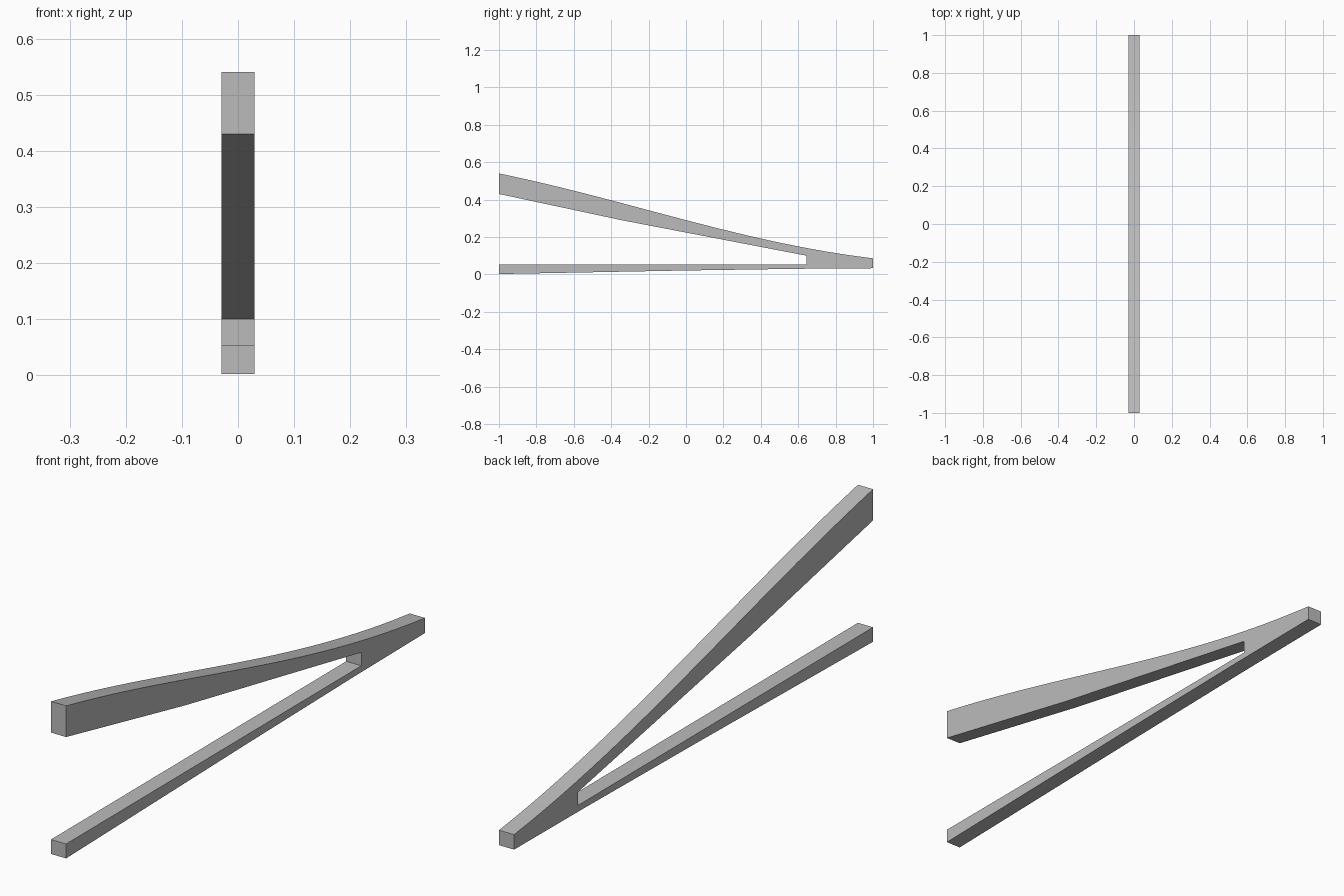
import bpy, bmesh
from mathutils import Vector
from mathutils.geometry import interpolate_bezier

if "Cube" in bpy.data.objects:
    bpy.data.objects.remove(bpy.data.objects["Cube"])

HALF_WIDTH = 0.0295

grey = bpy.data.materials.new("plain grey")
grey.use_nodes = True
colour = (0.5, 0.5, 0.5, 1)
grey.diffuse_color = colour
grey.node_tree.nodes["Principled BSDF"].inputs["Base Color"].default_value = colour


def plate(name, profile):
    """Extrude a closed (y, z) outline across the width."""
    bm = bmesh.new()
    face = bm.faces.new([bm.verts.new((-HALF_WIDTH, y, z)) for y, z in profile])
    new = bmesh.ops.extrude_face_region(bm, geom=[face])["geom"]
    verts = [v for v in new if isinstance(v, bmesh.types.BMVert)]
    bmesh.ops.translate(bm, verts=verts, vec=(2 * HALF_WIDTH, 0, 0))
    bmesh.ops.recalc_face_normals(bm, faces=bm.faces)
    mesh = bpy.data.meshes.new(name)
    bm.to_mesh(mesh)
    bm.free()
    mesh.materials.append(grey)
    obj = bpy.data.objects.new(name, mesh)
    bpy.context.collection.objects.link(obj)
    bpy.ops.object.select_all(action="DESELECT")
    obj.select_set(True)
    bpy.context.view_layer.objects.active = obj
    bpy.ops.object.shade_smooth_by_angle()


# Gently S-curved top edge, from the high front end to the low back tip
top_edge = interpolate_bezier(Vector((-1, 0.54)), Vector((-0.3, 0.395)),
                              Vector((0.3, 0.17)), Vector((1, 0.086)), 25)

# Back tip and base edge, then around the slot between the two arms
base_edge = [(1, 0.033), (0.6, 0.03), (0, 0.021), (-1, 0.002)]
slot_edge = [(-1, 0.053), (0.645, 0.053), (0.645, 0.1), (-0.34, 0.289), (-1, 0.43)]

plate("forked_arm", [tuple(p)[:2] for p in top_edge] + base_edge + slot_edge)
